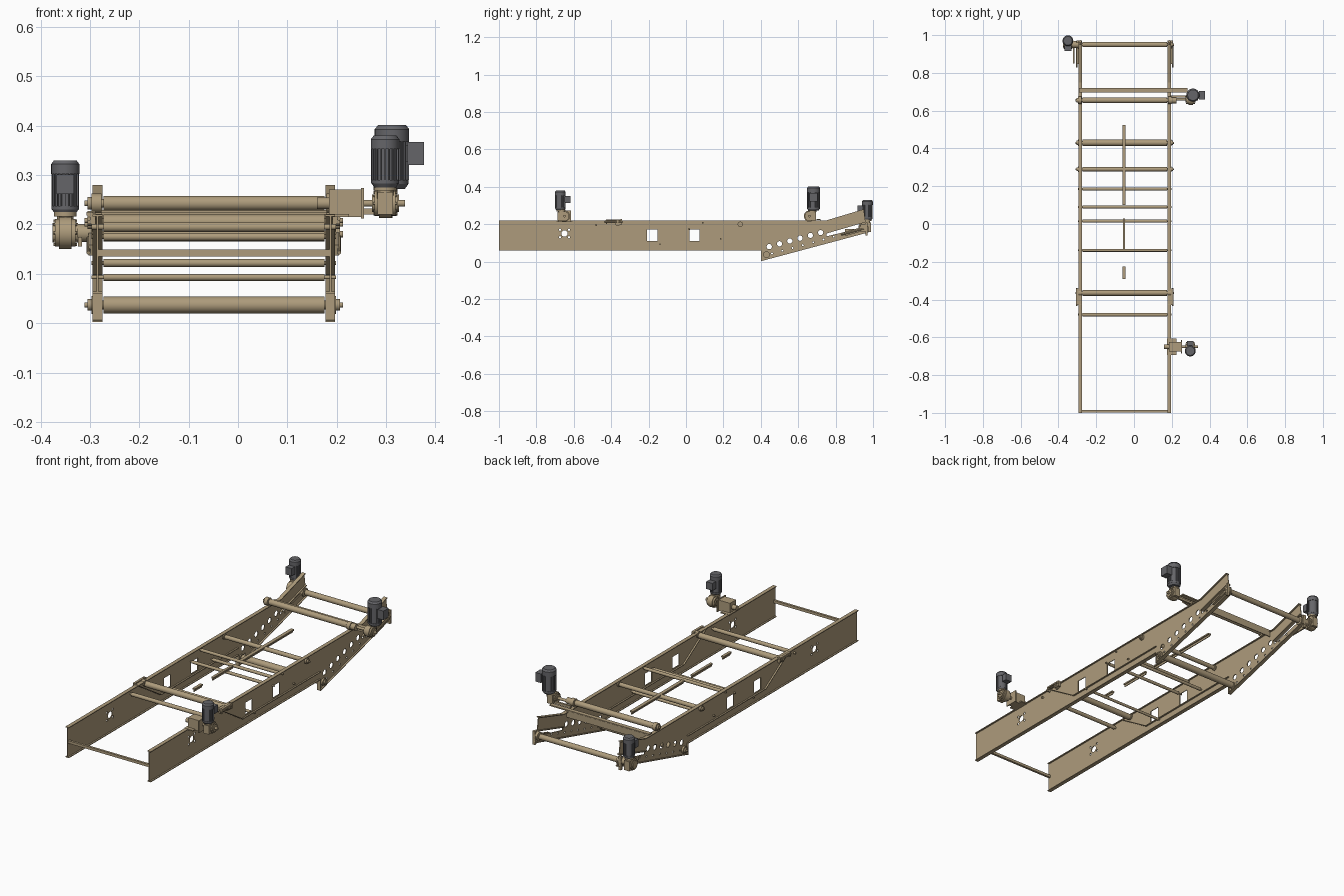
import bpy, bmesh, math
from mathutils import Vector, Matrix

if "Cube" in bpy.data.objects:
    bpy.data.objects.remove(bpy.data.objects["Cube"])

def material(name, col):
    m = bpy.data.materials.new(name)
    m.diffuse_color = (*col, 1)
    m.use_nodes = True
    m.node_tree.nodes["Principled BSDF"].inputs["Base Color"].default_value = m.diffuse_color
    return m

TAN = material("tan_paint", (0.42, 0.33, 0.20))
GREY = material("motor_grey", (0.13, 0.13, 0.14))
XL, XR = -0.285, 0.187          # centre planes of the two side beams

def finish(name, mesh, mat):
    mesh.materials.clear()
    mesh.materials.append(mat)
    mesh.polygons.foreach_set("use_smooth", [True] * len(mesh.polygons))
    mesh.set_sharp_from_angle(angle=math.radians(35))
    ob = bpy.data.objects.new(name, mesh)
    bpy.context.collection.objects.link(ob)
    return ob

def make(name, mat, *parts):
    """Each part is a function call tuple: (builder, args...)."""
    bm = bmesh.new()
    for fn, *args in parts:
        fn(bm, *args)
    me = bpy.data.meshes.new(name)
    bm.to_mesh(me)
    bm.free()
    return finish(name, me, mat)

def cone(bm, p0, p1, r0, r1, n=24):
    p0, p1 = Vector(p0), Vector(p1)
    d = p1 - p0
    m = Matrix.Translation((p0 + p1) / 2) @ d.to_track_quat('Z', 'Y').to_matrix().to_4x4()
    bmesh.ops.create_cone(bm, cap_ends=True, segments=n, radius1=r0, radius2=r1, depth=d.length, matrix=m)

def cyl(bm, p0, p1, r, n=24):
    cone(bm, p0, p1, r, r, n)

def box(bm, c, s, axis='X', ang=0):
    m = Matrix.Translation(c) @ Matrix.Rotation(ang, 4, axis) @ Matrix.Diagonal((*s, 1))
    bmesh.ops.create_cube(bm, size=1, matrix=m)

def strip(bm, x, a, b, w=0.02, t=0.004):
    """Flange running between two (y, z) points."""
    dy, dz = b[0] - a[0], b[1] - a[1]
    box(bm, (x, (a[0] + b[0]) / 2, (a[1] + b[1]) / 2), (w, math.hypot(dy, dz), t), 'X', math.atan2(dz, dy))

def circle(y, z, r, n=20):
    return [(y + r * math.cos(i * math.tau / n), z + r * math.sin(i * math.tau / n)) for i in range(n)]

def rect(y, z, w, h):
    return [(y - w/2, z - h/2), (y + w/2, z - h/2), (y + w/2, z + h/2), (y - w/2, z + h/2)]

def plate(name, x, thick, loops):
    """Flat sheet in the yz plane; the first loop is the outline, the rest holes."""
    cu = bpy.data.curves.new(name, 'CURVE')
    cu.dimensions, cu.fill_mode, cu.extrude = '2D', 'BOTH', thick / 2
    for lp in loops:
        s = cu.splines.new('POLY')
        s.points.add(len(lp) - 1)
        for p, q in zip(s.points, lp):
            p.co = (*q, 0, 1)
        s.use_cyclic_u = True
    tmp = bpy.data.objects.new("tmp", cu)
    bpy.context.collection.objects.link(tmp)
    bpy.context.view_layer.update()
    me = bpy.data.meshes.new_from_object(tmp.evaluated_get(bpy.context.evaluated_depsgraph_get()))
    bpy.data.objects.remove(tmp)
    me.transform(Matrix(((0, 0, 1, x), (1, 0, 0, 0), (0, 1, 0, 0), (0, 0, 0, 1))))
    finish(name, me, TAN)

# Side beams: web with holes plus flanges
outline = [(-1, .06), (.4, .06), (.4, .005), (.975, .158), (.975, .188), (.75, .135), (.75, .22), (-1, .22)]
holes = [rect(-.18, .14, .055, .062), rect(.045, .14, .055, .062), circle(-.65, .15, .017)]
holes += [circle(-.65 + dy, .15 + dz, .006, 10) for dy in (-.024, .024) for dz in (-.02, .02)]
holes += [circle(.445 + .055 * i, .08 + .015 * i, .014) for i in range(6)]
holes += [circle(.46 + .055 * i, .043 + .015 * i, .005, 10) for i in range(8)]
arm = [(.75, .15), (.96, .212), (.95, .28), (.75, .22)]
flanges = [((-1, .218), (.75, .218)), ((.75, .218), (.95, .278)), ((-1, .062), (.4, .062)),
           ((-.43, .22), (-.24, .10)), ((-.24, .10), (.4, .10)), ((.402, .06), (.402, .002)),
           ((.4, .004), (.972, .157)), ((.75, .152), (.96, .213))]
for side, x in (("left", XL), ("right", XR)):
    s = -1 if x < 0 else 1
    plate(side + "_web", x, .004, [outline] + holes)
    plate(side + "_upper_arm", x, .004, [arm])
    make(side + "_flanges", TAN, *[(strip, x, a, b) for a, b in flanges])
    # Bearing housings and belt tensioners on the outer face
    o = x + s * .012
    for nm, y, z, r in (("tail", .95, .18, .022), ("upper", .655, .243, .02), ("front", -.365, .208, .016),
                        ("lower", .43, .037, .018), ("return", .29, .20, .014)):
        make(f"{side}_{nm}_bearing", TAN, (cyl, (x - s*.008, y, z), (o, y, z), r),
             (cyl, (o, y, z), (o + s*.008, y, z), r * .65), (cyl, (o, y, z), (o + s*.014, y, z), r * .3, 12))
    make(side + "_tail_tensioner", TAN, (strip, o, (.85, .148), (.965, .18), .012, .022),
         (cyl, (o + s*.006, .83, .143), (o + s*.006, .95, .176), .004, 10),
         (box, (o, .965, .175), (.014, .012, .07)))
    make(side + "_front_tensioner", TAN, (box, (o + s*.004, -.385, .222), (.012, .085, .007)),
         (cyl, (o + s*.005, -.435, .212), (o + s*.005, -.34, .212), .004, 10),
         (box, (o, -.345, .212), (.016, .008, .03)), (box, (o, -.425, .212), (.016, .006, .022)))

# Rollers and cross bars: y, z, radius
for nm, y, z, r in (("tail_roller", .95, .18, .014), ("upper_roller", .655, .243, .015),
                    ("lower_roller", .43, .037, .017), ("return_roller", .29, .20, .011),
                    ("cross_tube_a", .185, .122, .008), ("cross_tube_b", .09, .208, .008),
                    ("cross_tube_c", .015, .175, .008), ("cross_tube_d", -.14, .093, .007),
                    ("front_roller", -.365, .205, .015), ("snub_roller", -.48, .195, .010)):
    make(nm, TAN, (cyl, (XL + .012, y, z), (XR - .012, y, z), r),
         (cyl, (XL - .012, y, z), (XR + .012, y, z), r * .55, 16))
make("front_cross_bar", TAN, (box, ((XL + XR)/2, -.992, .142), (XR - XL, .012, .014)))
make("rear_cross_beam", TAN, (box, (-.003, .708, .226), (.575, .022, .006)),
     (box, (-.05, .718, .208), (.47, .004, .034)))

# Centre guide bars
for nm, y0, y1, w in (("long", .10, .525, .018), ("middle", -.135, .03, .013), ("short", -.29, -.225, .015)):
    make(nm + "_guide_bar", TAN, (box, (-.053, (y0 + y1)/2, .208), (w, y1 - y0, .007)),
         (box, (-.053, (y0 + y1)/2, .201), (.004, y1 - y0, .014)))

def motor(name, x, y, z0, z1, r, d):
    """Finned upright motor; d is the (x, y) direction of its terminal box."""
    h = z1 - z0
    parts = [(cone, (x, y, z0), (x, y, z0 + .08*h), r*.75, r*.95, 32),
             (cyl, (x, y, z0 + .08*h), (x, y, z0 + .14*h), r*.97, 32),
             (cyl, (x, y, z0 + .14*h), (x, y, z0 + .76*h), r*.87, 32),
             (cyl, (x, y, z0 + .74*h), (x, y, z0 + .93*h), r, 32),
             (cone, (x, y, z0 + .93*h), (x, y, z1), r, r*.8, 32)]
    for i in range(20):
        a = i * math.tau / 20
        parts.append((box, (x + r*.88*math.cos(a), y + r*.88*math.sin(a), z0 + .45*h),
                      (r*.2, r*.06, h*.62), 'Z', a))
    c = r * 1.15
    bs = (r*.95, r*1.25, h*.36) if d[0] else (r*1.25, r*.95, h*.36)
    parts.append((box, (x + d[0]*c*1.2, y + d[1]*c*1.2, z0 + .55*h), bs))
    parts.append((box, (x + d[0]*c*.8, y + d[1]*c*.8, z0 + .55*h), [v*.7 for v in bs]))
    make(name + "_motor", GREY, *parts)

def gearbox(name, x, y, z, r, w, my, ztop, x0, x1):
    """Worm gearbox around a shaft from x0 to x1, with a neck rising to the motor."""
    parts = [(cyl, (x - w/2, y, z), (x + w/2, y, z), r*.85, 24),
             (cyl, (x - w*.3, y, z), (x + w*.3, y, z), r, 24),
             (cyl, (x - w*.62, y, z), (x + w*.62, y, z), r*.6, 24),
             (box, (x, my, z), (w*.75, r*1.3, r*1.5)),
             (cyl, (x, my, z), (x, my, ztop), w*.4, 24),
             (cyl, (x, my, ztop - .008), (x, my, ztop + .001), w*.55, 24),
             (cyl, (x0, y, z), (x1, y, z), .007, 16)]
    for i in range(8):       # cover bolts
        a = i * math.tau / 8
        p = (y + r*.72*math.cos(a), z + r*.72*math.sin(a))
        parts.append((cyl, (x - w*.56, *p), (x + w*.56, *p), .003, 6))
    make(name + "_gearbox", TAN, *parts)

# Tail drive on the left, upper drive and front drive on the right
motor("tail_drive", -.35, .97, .222, .33, .0285, (0, -1))
gearbox("tail_drive", -.35, .955, .183, .033, .042, .968, .224, -.375, -.28)
motor("upper_drive", .312, .682, .272, .402, .035, (1, 0))
gearbox("upper_drive", .30, .66, .243, .03, .042, .675, .274, .18, .338)
motor("front_drive", .298, -.672, .275, .38, .029, (0, 1))
gearbox("front_drive", .298, -.65, .243, .03, .042, -.668, .277, .2, .338)

# Mounting brackets for the drives
make("front_drive_bracket", TAN, (box, (.217, -.65, .243), (.066, .05, .056)),
     (box, (.2, -.65, .218), (.05, .085, .006)), (box, (.252, -.65, .243), (.006, .07, .062)),
     (cyl, (.16, -.65, .243), (.2, -.65, .243), .012))
make("upper_drive_arm", TAN, (box, (.245, .675, .226), (.11, .01, .012)), (cyl, (.19, .655, .243), (.225, .655, .243), .016))
make("tail_drive_arm", TAN, (box, (-.32, .90, .165), (.008, .1, .02)), (cyl, (-.325, .95, .183), (-.29, .95, .183), .018))
